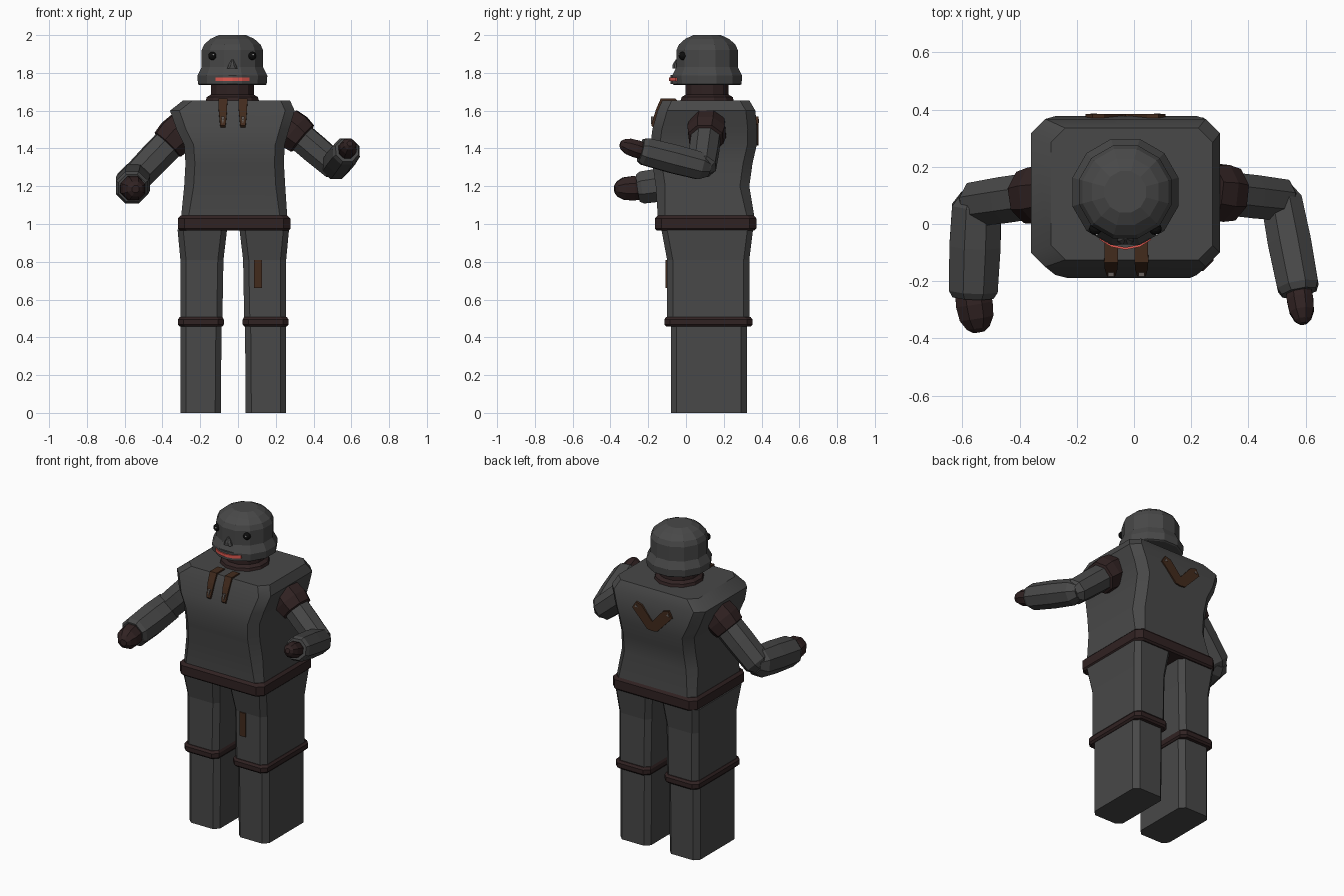
import bpy, bmesh, math
from mathutils import Vector

if "Cube" in bpy.data.objects:
    bpy.data.objects.remove(bpy.data.objects["Cube"])


def material(name, rgb):
    m = bpy.data.materials.new(name)
    m.diffuse_color = (*rgb, 1)
    m.use_nodes = True
    m.node_tree.nodes["Principled BSDF"].inputs["Base Color"].default_value = m.diffuse_color
    return m


GREY = material("dark_grey", (0.065, 0.065, 0.065))
BROWN = material("dark_brown", (0.03, 0.016, 0.016))
STRAP = material("strap_brown", (0.055, 0.024, 0.012))
TIP = material("tip_grey", (0.14, 0.12, 0.11))
RED = material("lip_red", (0.75, 0.10, 0.08))
BLACK = material("eye_black", (0.004, 0.004, 0.004))
WHITE = material("glint", (0.7, 0.7, 0.7))
HX, HY = -0.03, 0.112  # head and torso axis


def loft(name, rings, mat, smooth=None):
    bm = bmesh.new()
    vs = [[bm.verts.new(p) for p in r] for r in rings]
    n = len(vs[0])
    for a, b in zip(vs, vs[1:]):
        for i in range(n):
            j = (i + 1) % n
            bm.faces.new((a[i], a[j], b[j], b[i]))
    bm.faces.new(vs[0][::-1])
    bm.faces.new(vs[-1])
    bmesh.ops.recalc_face_normals(bm, faces=bm.faces)
    me = bpy.data.meshes.new(name)
    bm.to_mesh(me)
    bm.free()
    ob = bpy.data.objects.new(name, me)
    bpy.context.collection.objects.link(ob)
    me.materials.append(mat)
    if smooth:
        bpy.ops.object.select_all(action='DESELECT')
        ob.select_set(True)
        bpy.context.view_layer.objects.active = ob
        bpy.ops.object.shade_smooth_by_angle(angle=math.radians(smooth))
    return ob


def box_ring(z, x0, x1, y0, y1, c):
    """Rectangle with chamfered corners."""
    return [(x0 + c, y0, z), (x1 - c, y0, z), (x1, y0 + c, z), (x1, y1 - c, z),
            (x1 - c, y1, z), (x0 + c, y1, z), (x0, y1 - c, z), (x0, y0 + c, z)]


def round_ring(z, r, n=12):
    return [(HX + r * math.cos(math.tau * (i + .5) / n),
             HY + r * math.sin(math.tau * (i + .5) / n), z) for i in range(n)]


def limb(name, a, b, stations, mat, n=8):
    """Faceted tube from a to b; stations are (fraction, radius)."""
    a, b = Vector(a), Vector(b)
    q = (b - a).to_track_quat('Z', 'Y')
    rings = [[a.lerp(b, t) + q @ Vector((r * math.cos(math.tau * (i + .5) / n),
                                        r * math.sin(math.tau * (i + .5) / n), 0))
              for i in range(n)] for t, r in stations]
    return loft(name, rings, mat)


def plate(name, outline, lo, hi, mat, axis='y'):
    """Outline extruded along y (outline is x,z) or z (outline is x,y)."""
    put = (lambda p, d: (p[0], d, p[1])) if axis == 'y' else (lambda p, d: (p[0], p[1], d))
    return loft(name, [[put(p, d) for p in outline] for d in (lo, hi)], mat)


# Tunic and belt
loft("tunic", [box_ring(*r) for r in [
    (0.97, -0.305, 0.265, -0.15, 0.36, 0.04), (1.05, -0.30, 0.26, -0.15, 0.36, 0.04),
    (1.2, -0.285, 0.25, -0.16, 0.335, 0.05), (1.32, -0.278, 0.243, -0.178, 0.352, 0.05),
    (1.42, -0.285, 0.247, -0.188, 0.375, 0.05), (1.5, -0.325, 0.27, -0.178, 0.377, 0.05),
    (1.6, -0.36, 0.30, -0.15, 0.367, 0.05), (1.655, -0.29, 0.275, -0.125, 0.335, 0.05)]],
    GREY, 35)
loft("belt", [box_ring(*r) for r in [
    (0.965, -0.307, 0.267, -0.155, 0.362, 0.035), (0.975, -0.317, 0.277, -0.165, 0.372, 0.035),
    (1.03, -0.317, 0.277, -0.165, 0.372, 0.035), (1.045, -0.302, 0.262, -0.15, 0.36, 0.035)]], BROWN)

# Legs with knee bands, mirrored about the body axis
for side, s in (("left", 1), ("right", -1)):
    def leg_ring(z, inner, outer, y0, y1, c=0.03):
        xs = sorted((HX + 0.005 + s * inner, HX + 0.005 + s * outer))
        return box_ring(z, *xs, y0, y1, c)
    loft(side + "_thigh", [leg_ring(*r) for r in [
        (0.48, 0.058, 0.28, -0.10, 0.335), (0.81, 0.052, 0.28, -0.10, 0.335),
        (0.97, 0.033, 0.295, -0.13, 0.355)]], GREY)
    loft(side + "_shin", [leg_ring(*r) for r in [
        (0, 0.066, 0.28, -0.08, 0.322), (0.48, 0.062, 0.28, -0.08, 0.322)]], GREY)
    loft(side + "_knee_band", [leg_ring(*r) for r in [
        (0.457, 0.058, 0.283, -0.105, 0.342), (0.468, 0.05, 0.293, -0.115, 0.352),
        (0.495, 0.05, 0.293, -0.115, 0.352), (0.508, 0.058, 0.283, -0.105, 0.342)]], BROWN)
plate("thigh_strip", [(0.085, 0.66), (0.127, 0.66), (0.127, 0.81), (0.085, 0.81)], -0.108, -0.09, STRAP)

# Neck and helmeted head
loft("neck", [round_ring(1.64, 0.15), round_ring(1.672, 0.14), round_ring(1.685, 0.118),
              round_ring(1.75, 0.118)], BROWN)
loft("head", [round_ring(z, r) for z, r in [
    (1.735, 0.18), (1.74, 0.188), (1.785, 0.192), (1.80, 0.184), (1.83, 0.168),
    (1.92, 0.168), (1.95, 0.155), (1.98, 0.12), (2.0, 0.075)]], GREY)

# Face
MOUTH = [(-0.12, -0.055), (-0.08, -0.08), (-0.03, -0.09), (0.02, -0.08), (0.06, -0.055),
         (0.06, -0.02), (-0.12, -0.02)]
LIP = [(x, y + 0.007) for x, y in MOUTH]
plate("mouth", MOUTH, 1.758, 1.776, RED, 'z')
plate("upper_lip", LIP, 1.776, 1.79, GREY, 'z')
plate("lower_lip", LIP, 1.74, 1.758, GREY, 'z')
loft("nose", [box_ring(1.822, -0.058, -0.002, -0.072, -0.03, 0.012),
              box_ring(1.842, -0.05, -0.01, -0.072, -0.03, 0.012),
              box_ring(1.87, -0.035, -0.025, -0.055, -0.03, 0.003)], GREY)
for side, x in (("right", -0.135), ("left", 0.075)):
    for part, dx, y, dz, r, m in (("eye", 0, -0.017, 0, 0.022, BLACK),
                                  ("eye_glint", 0.005, -0.036, 0.006, 0.005, WHITE)):
        bpy.ops.mesh.primitive_uv_sphere_add(segments=12, ring_count=8, radius=r,
                                             location=(x + dx, y, 1.89 + dz))
        ob = bpy.context.object
        ob.name = f"{side}_{part}"
        ob.data.materials.append(m)

# Arms: shoulder, elbow, forearm end, hand end
for side, sh, el, wr, tip, r, rf, rh in (
        ("right", (-0.28, 0.11, 1.515), (-0.55, 0.07, 1.235), (-0.562, -0.255, 1.19),
         (-0.542, -0.378, 1.185), 0.088, 0.097, 0.07),
        ("left", (0.25, 0.115, 1.53), (0.515, 0.085, 1.305), (0.577, -0.24, 1.39),
         (0.592, -0.348, 1.425), 0.082, 0.082, 0.05)):
    limb(side + "_shoulder_cuff", sh, el, [(0, 0.10), (0.18, 0.108), (0.34, 0.098), (0.36, 0.08)], BROWN)
    limb(side + "_upper_arm", sh, el, [(0.1, r), (0.6, r), (1.0, r * 0.95), (1.1, r * 0.6)], GREY)
    limb(side + "_forearm", el, wr, [(-0.12, rf * 0.6), (0.02, rf * 0.95), (0.45, rf),
                                     (0.93, rf * 0.95), (1.0, rf * 0.8)], GREY)
    limb(side + "_hand", wr, tip, [(-0.25, rh * 0.9), (0.2, rh), (0.6, rh * 0.92),
                                   (0.88, rh * 0.62), (1.0, rh * 0.3)], BROWN)

# Chest straps following the tunic, with pale tips
PATH = [(-0.05, 1.658, 0.023), (-0.128, 1.658, 0.024), (-0.153, 1.6, 0.022),
        (-0.173, 1.535, 0.016), (-0.178, 1.515, 0.013)]
for side, x in (("right", -0.08), ("left", 0.026)):
    loft(side + "_chest_strap", [[(x - w, y + 0.012, z - 0.012), (x + w, y + 0.012, z - 0.012),
                                  (x + w, y - 0.006, z + 0.006), (x - w, y - 0.006, z + 0.006)]
                                 for y, z, w in PATH], STRAP)
    plate(side + "_strap_tip", [(x - 0.01, 1.57), (x, 1.53), (x + 0.01, 1.57)], -0.184, -0.16, TIP)

# Back chevron, built from two mirrored arms
for side, s in (("left", 1), ("right", -1)):
    arm = [(0, 1.415), (0.035, 1.42), (0.14, 1.53), (0.115, 1.57), (0.075, 1.56), (0, 1.475)]
    plate(side + "_back_chevron", [(HX + s * x, z) for x, z in arm], 0.36, 0.384, STRAP)
    end = [(0.10, 1.54), (0.122, 1.535), (0.112, 1.556)]
    plate(side + "_chevron_tip", [(HX + s * x, z) for x, z in end], 0.37, 0.386, TIP)
